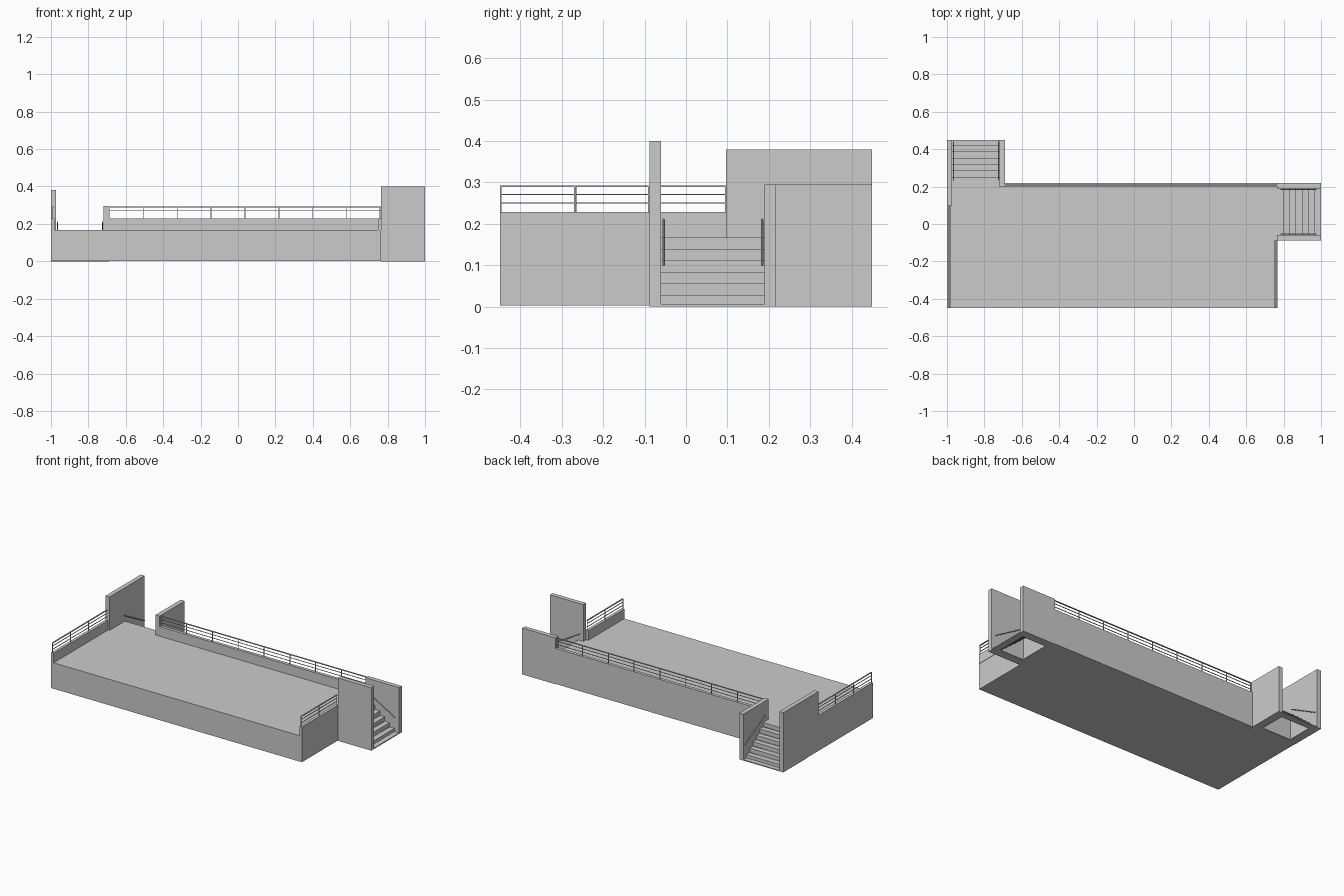
import bpy, bmesh, math
from mathutils import Vector

if "Cube" in bpy.data.objects:
    bpy.data.objects.remove(bpy.data.objects["Cube"])

DECK, PARAPET, RAIL = 0.167, 0.228, 0.293


def box(name, x0, x1, y0, y1, z0, z1):
    return boxes(name, [(x0, x1, y0, y1, z0, z1)])


def boxes(name, items):
    bm = bmesh.new()
    for x0, x1, y0, y1, z0, z1 in items:
        vs = bmesh.ops.create_cube(bm, size=1)["verts"]
        for v in vs:
            v.co = Vector((x0 + (v.co.x + .5) * (x1 - x0),
                           y0 + (v.co.y + .5) * (y1 - y0),
                           z0 + (v.co.z + .5) * (z1 - z0)))
    me = bpy.data.meshes.new(name)
    bm.to_mesh(me)
    bm.free()
    ob = bpy.data.objects.new(name, me)
    bpy.context.collection.objects.link(ob)
    return ob


def bar(name, a, b, r):
    # round handrail between two points
    a, b = Vector(a), Vector(b)
    bpy.ops.mesh.primitive_cylinder_add(vertices=8, radius=r, depth=(b - a).length,
                                        location=(a + b) / 2)
    ob = bpy.context.object
    ob.name = name
    ob.rotation_euler = (b - a).to_track_quat('Z', 'Y').to_euler()


def railing(name, start, end, spans, axis):
    # posts, top rail and two thin flat rails; axis 0 runs along x, 1 along y
    def item(a0, a1, c, half, z0, z1):
        if axis == 0:
            return (a0, a1, c - half, c + half, z0, z1)
        return (c - half, c + half, a0, a1, z0, z1)
    a0, a1, c = start[axis], end[axis], start[1 - axis]
    parts = [item(a0, a1, c, .004, RAIL - .004, RAIL)]
    for z in (.25, .271):
        parts.append(item(a0, a1, c, .0025, z - .001, z + .001))
    for i in range(spans + 1):
        p = a0 + .002 + (a1 - a0 - .004) * i / spans
        parts.append(item(p - .002, p + .002, c, .002, PARAPET, RAIL - .004))
    boxes(name, parts)


def stairs(name, axis, top, lo, hi, end):
    # six treads with risers descending along an axis, above an open floor frame
    def item(a0, a1, b0, b1, z0, z1):
        if axis == 0:
            return (a0, a1, b0, b1, z0, z1)
        return (b0, b1, a0, a1, z0, z1)
    n, run = 6, .034
    rise = DECK / n
    treads = []
    for k in range(n):
        a = top + k * run
        z = DECK - k * rise
        treads.append(item(a, a + run, lo, hi, z - .011, z))
        treads.append(item(a + run - .008, a + run - .002, lo, hi, z - rise, z - .011))
    boxes(name + "_steps", treads)
    z1 = .006
    boxes(name + "_floor_frame", [
        item(top, top + .025, lo, hi, 0, z1),
        item(end - .04, end, lo, hi, 0, z1),
        item(top + .025, end - .04, lo, lo + .025, 0, z1),
        item(top + .025, end - .04, hi - .025, hi, 0, z1)])


# stage deck and parapets
box("deck", -1, .765, -.45, .218, .002, DECK)
box("back_parapet", -.69, .765, .198, .218, DECK, PARAPET)
box("left_parapet", -1, -.982, -.45, .1, DECK, PARAPET)
box("right_parapet", .749, .767, -.45, -.088, DECK, PARAPET)

# railings on the parapets
railing("back_railing", (-.69, .208), (.765, .208), 8, 0)
railing("left_railing", (-.991, -.45), (-.991, .098), 3, 1)
railing("right_railing", (.758, -.45), (.758, -.088), 2, 1)

# left rear staircase
box("left_stair_tall_wall", -1, -.972, .218, .45, 0, .38)
box("left_stair_tall_wall_inner", -1, -.972, .097, .218, DECK, .38)
box("left_stair_low_wall", -.719, -.69, .198, .45, 0, .295)
stairs("left_stair", 1, .218, -.972, -.719, .45)
for side, x in (("left", -.965), ("right", -.725)):
    bar("left_stair_handrail_" + side, (x, .235, .21), (x, .44, .1), .003)

# right side staircase
box("right_stair_tall_wall", .765, 1, -.088, -.06, 0, .40)
box("right_stair_low_wall", .765, 1, .19, .218, 0, .295)
stairs("right_stair", 0, .765, -.06, .19, 1)
for side, y in (("front", -.054), ("back", .184)):
    bar("right_stair_handrail_" + side, (.785, y, .21), (.975, y, .1), .003)
